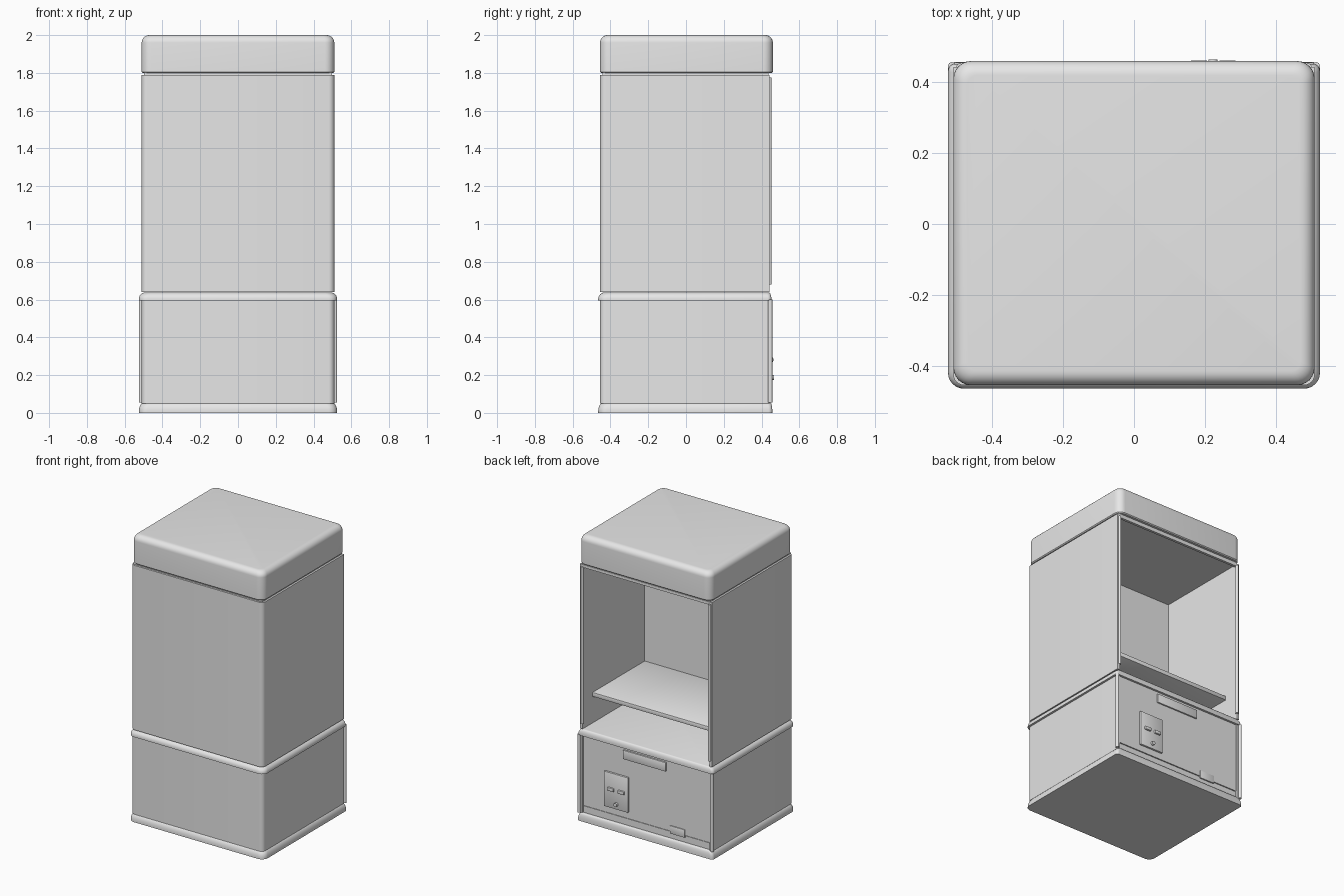
import bpy, bmesh, math

if "Cube" in bpy.data.objects:
    bpy.data.objects.remove(bpy.data.objects["Cube"])

mat = bpy.data.materials.new("plain grey")
mat.diffuse_color = (0.8, 0.8, 0.8, 1)
mat.use_nodes = True
mat.node_tree.nodes["Principled BSDF"].inputs["Base Color"].default_value = mat.diffuse_color


def finish(name, bm):
    bmesh.ops.recalc_face_normals(bm, faces=bm.faces)
    me = bpy.data.meshes.new(name)
    bm.to_mesh(me)
    bm.free()
    ob = bpy.data.objects.new(name, me)
    bpy.context.collection.objects.link(ob)
    me.materials.append(mat)
    bpy.ops.object.select_all(action='DESELECT')
    bpy.context.view_layer.objects.active = ob
    ob.select_set(True)
    bpy.ops.object.shade_smooth_by_angle(angle=math.radians(35))
    return ob


def outline(hx, y0, y1, rf, rb, n=6):
    """Rounded rectangle: rf = front corner radius, rb = back corner radius."""
    pts = []
    for cx, cy, r, a0 in ((hx - rb, y1 - rb, rb, 0), (-hx + rb, y1 - rb, rb, 90),
                          (-hx + rf, y0 + rf, rf, 180), (hx - rf, y0 + rf, rf, 270)):
        for i in range(n + 1):
            a = math.radians(a0 + 90 * i / n)
            pts.append((cx + r * math.cos(a), cy + r * math.sin(a)))
    return pts


def loft(name, rings):
    """rings: list of (z, outline points) with equal point counts."""
    bm = bmesh.new()
    loops = [[bm.verts.new((x, y, z)) for x, y in pts] for z, pts in rings]
    for a, b in zip(loops, loops[1:]):
        for i in range(len(a)):
            j = (i + 1) % len(a)
            bm.faces.new((a[i], a[j], b[j], b[i]))
    bm.faces.new(loops[0][::-1])
    bm.faces.new(loops[-1])
    return finish(name, bm)


def box(name, x0, x1, y0, y1, z0, z1, bevel=0.0):
    bm = bmesh.new()
    bmesh.ops.create_cube(bm, size=1)
    for v in bm.verts:
        v.co = ((x0 + x1) / 2 + v.co.x * (x1 - x0), (y0 + y1) / 2 + v.co.y * (y1 - y0),
                (z0 + z1) / 2 + v.co.z * (z1 - z0))
    if bevel:
        bmesh.ops.bevel(bm, geom=bm.edges[:], offset=bevel, segments=2, profile=0.5, affect='EDGES')
    return finish(name, bm)


def rod(name, x, y, z0, z1, r):
    ring = [(x + r * math.cos(a * math.pi / 8), y + r * math.sin(a * math.pi / 8)) for a in range(16)]
    return loft(name, [(z0, ring), (z1, ring)])


def shell(name, z0, z1, inner_y):
    """Walls wrapped round a cavity that is open at the back."""
    r, hx, y0, y1, t = 0.03, 0.51, -0.455, 0.443, 0.49
    pts = [(t, y1), (t, inner_y), (-t, inner_y), (-t, y1), (-hx, y1)]
    for cx, a0 in ((-hx + r, 180), (hx - r, 270)):
        for i in range(7):
            a = math.radians(a0 + 15 * i)
            pts.append((cx + r * math.cos(a), y0 + r + r * math.sin(a)))
    pts.append((hx, y1))
    return loft(name, [(z0, pts), (z1, pts)])


def moulding(name, z0, z1, lip, inset, back):
    """Ledge with a short upright lip and a quarter-round top."""
    rings = [(z0, outline(0.525, -0.465, back, 0.045, 0.02))]
    for i in range(7):
        a = math.pi / 2 * i / 6
        d = inset * (1 - math.cos(a))
        rings.append((z0 + lip + (z1 - z0 - lip) * math.sin(a),
                      outline(0.525 - d, -0.465 + d, back - d * 0.4, 0.045, 0.02)))
    return loft(name, rings)


# base and middle ledge
moulding("base_plinth", 0, 0.055, 0.008, 0.028, 0.457)
moulding("middle_ledge", 0.595, 0.638, 0.008, 0.035, 0.452)

# lower and upper cabinet walls
shell("lower_cabinet", 0.05, 0.6, 0.40)
shell("upper_cabinet", 0.64, 1.79, -0.24)

# top cap with rounded upper edges
cap = [(1.80, outline(0.504, -0.449, 0.454, 0.045, 0.045)),
       (1.806, outline(0.51, -0.455, 0.46, 0.05, 0.05))]
for k in range(8):
    ang = math.pi / 2 * k / 7
    ins = 0.04 * (1 - math.cos(ang))
    cap.append((1.96 + 0.04 * math.sin(ang),
                outline(0.51 - ins, -0.455 + ins, 0.46 - ins, 0.05 - ins * 0.6, 0.05 - ins * 0.6)))
loft("top_cap", cap)
box("cap_neck", -0.497, 0.497, -0.442, 0.438, 1.785, 1.803)

# opening trim and shelf
box("opening_top_trim", -0.49, 0.49, 0.425, 0.443, 1.77, 1.79)
box("shelf", -0.49, 0.49, -0.245, 0.335, 0.825, 0.855, 0.004)

# vertical rods beside the opening and the lower cabinet
for side, s in (("left", -1), ("right", 1)):
    rod(side + "_opening_rod", s * 0.492, 0.443, 0.68, 1.775, 0.010)
    rod(side + "_hinge_rod", s * 0.514, 0.446, 0.055, 0.6, 0.011)

# lower back panel, kick strip, handle and tab
box("back_panel", -0.487, 0.487, 0.39, 0.437, 0.105, 0.597)
box("kick_strip", -0.487, 0.487, 0.39, 0.434, 0.05, 0.101)
box("handle_plate", -0.155, 0.175, 0.43, 0.447, 0.515, 0.578, 0.003)
box("small_tab", -0.30, -0.185, 0.43, 0.443, 0.09, 0.145, 0.002)

# control plate with two switches and a knob
box("control_plate", 0.135, 0.32, 0.43, 0.450, 0.15, 0.395, 0.003)
for x0 in (0.16, 0.24):
    box("switch", x0, x0 + 0.048, 0.445, 0.462, 0.27, 0.293, 0.004)
knob = rod("knob", 0, 0, 0, 0.02, 0.013)
knob.location = (0.223, 0.465, 0.187)
knob.rotation_euler = (math.pi / 2, 0, 0)
